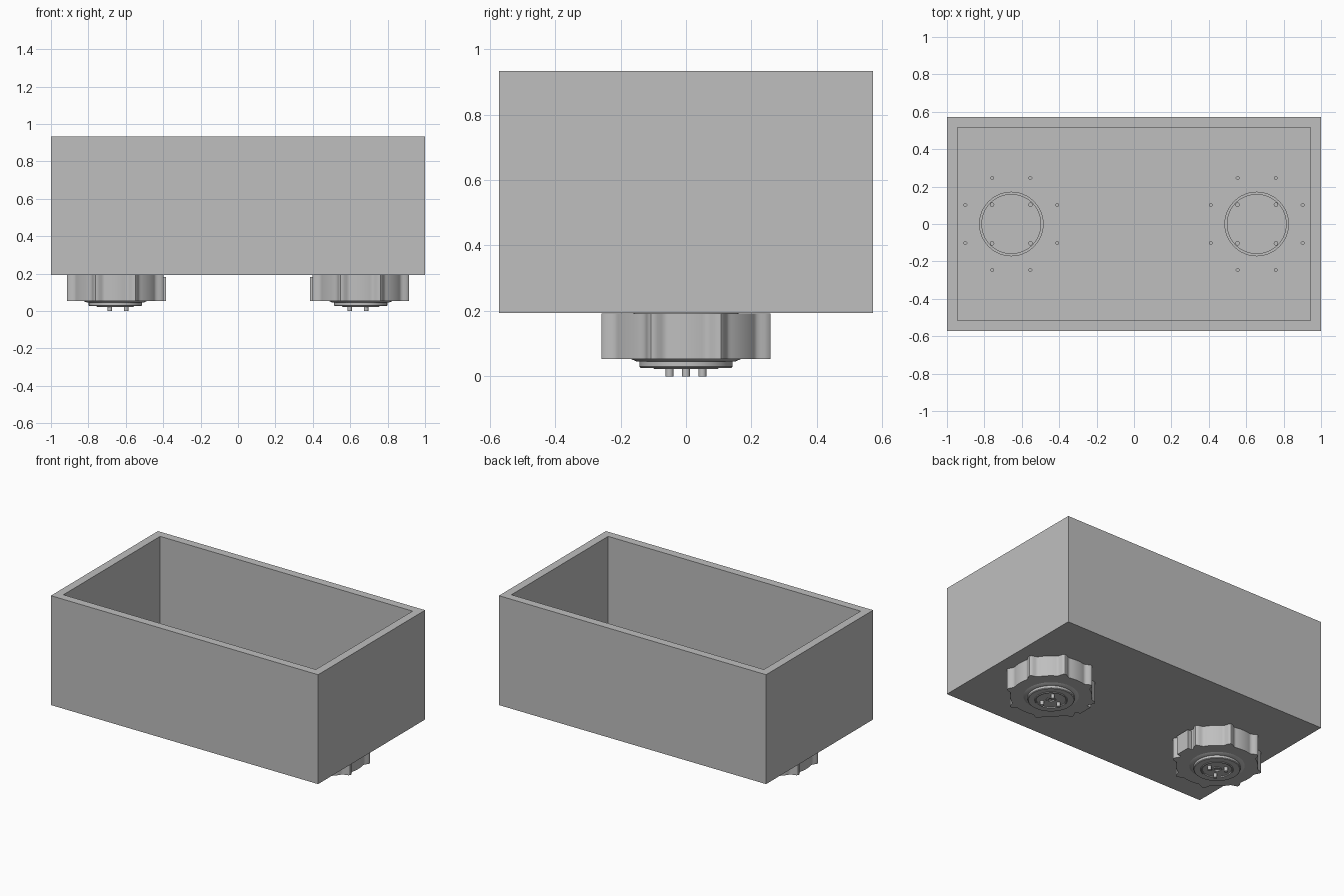
import bpy, bmesh, math

cube = bpy.data.objects.get("Cube")
if cube:
    bpy.data.objects.remove(cube, do_unlink=True)

grey = bpy.data.materials.new("plain grey")
grey.use_nodes = True
colour = (0.52, 0.52, 0.52, 1)
grey.diffuse_color = colour
grey.node_tree.nodes["Principled BSDF"].inputs["Base Color"].default_value = colour

HUB_X, BASE, TOP, WALL = 0.656, 0.193, 0.933, 0.055
HX, HY = 1.0, 0.572
DEPTH = 0.14       # hub height below the box
BOSS = 0.266       # radius of the screw circle


def make(name, bm, smooth=True):
    bmesh.ops.recalc_face_normals(bm, faces=bm.faces)
    mesh = bpy.data.meshes.new(name)
    bm.to_mesh(mesh)
    bm.free()
    ob = bpy.data.objects.new(name, mesh)
    bpy.context.collection.objects.link(ob)
    mesh.materials.append(grey)
    bpy.ops.object.select_all(action='DESELECT')
    ob.select_set(True)
    bpy.context.view_layer.objects.active = ob
    if smooth:
        bpy.ops.object.shade_smooth_by_angle(angle=math.radians(30))
    return ob


def prism(name, outline, z0, z1, smooth=True):
    """Upright solid from a flat outline."""
    bm = bmesh.new()
    face = bm.faces.new([bm.verts.new((x, y, z0)) for x, y in outline])
    top = bmesh.ops.extrude_face_region(bm, geom=[face])["geom"]
    for v in top:
        if isinstance(v, bmesh.types.BMVert):
            v.co.z = z1
    return make(name, bm, smooth)


def ring(cx, cy, r, n=48):
    return [(cx + r * math.cos(math.tau * i / n), cy + r * math.sin(math.tau * i / n))
            for i in range(n)]


def rect(x0, x1, y0, y1):
    return [(x0, y0), (x1, y0), (x1, y1), (x0, y1)]


def lathe(name, cx, profile, n=64):
    """Turned solid from (radius, height) pairs."""
    bm = bmesh.new()
    loops = [[bm.verts.new((x, y, z)) for x, y in ring(cx, 0, r, n)] for r, z in profile]
    for a, b in zip(loops, loops[1:]):
        for i in range(n):
            j = (i + 1) % n
            bm.faces.new((a[i], a[j], b[j], b[i]))
    bm.faces.new(loops[0])
    bm.faces.new(loops[-1])
    return make(name, bm)


def cut(target, cutter):
    cutter.hide_render = True
    mod = target.modifiers.new("cut", 'BOOLEAN')
    mod.operation, mod.solver, mod.object = 'DIFFERENCE', 'EXACT', cutter
    bpy.context.view_layer.objects.active = target
    bpy.ops.object.modifier_apply(modifier=mod.name)
    bpy.data.objects.remove(cutter, do_unlink=True)


# Open box with hub openings and screw holes in its floor
box = prism("box", rect(-HX, HX, -HY, HY), BASE, TOP, False)
cut(box, prism("cavity", rect(WALL - HX, HX - WALL, WALL - HY, HY - WALL),
               BASE + WALL, TOP + 0.1, False))
for side in (-1, 1):
    cut(box, prism("opening", ring(side * HUB_X, 0, 0.17), BASE - 0.05, BASE + 0.1))
    for k in range(8):
        a = math.radians(22.5 + 45 * k)
        x, y = side * HUB_X + BOSS * math.cos(a), BOSS * math.sin(a)
        cut(box, prism("screw_hole", ring(x, y, 0.008, 12), BASE - 0.05, BASE + 0.1))


def hub_radius(a):
    """Round housing that swells smoothly at eight screw bosses."""
    off = (math.degrees(a) % 45) - 22.5
    t = max(0, 1 - abs(off) / 9)
    return 0.248 + 0.032 * t * t * (3 - 2 * t)


for side, word in ((-1, "right"), (1, "left")):
    cx = side * HUB_X
    bottom = BASE - DEPTH

    # Housing with bosses, and its cable outlet facing the middle
    angles = [math.tau * i / 192 for i in range(192)]
    prism(word + "_hub_housing",
          [(cx + hub_radius(a) * math.cos(a), hub_radius(a) * math.sin(a)) for a in angles],
          bottom, BASE - 0.001)
    inner, outer = sorted((cx - side * 0.2, cx - side * 0.272))
    prism(word + "_cable_outlet", rect(inner, outer, -0.05, 0.05), bottom, BASE - 0.01, False)

    # Round collar passing up into the box floor, with four screws
    lathe(word + "_hub_collar", cx, [(0.16, BASE - 0.02), (0.16, BASE + 0.012)])
    for sx in (-1, 1):
        for sy in (-1, 1):
            prism(word + "_collar_screw", ring(cx + sx * 0.103, sy * 0.103, 0.012, 16),
                  BASE, BASE + 0.022)

    # Stepped output flange under the housing
    lathe(word + "_output_flange", cx,
          [(0.168, bottom + 0.01), (0.168, bottom), (0.15, bottom - 0.008),
           (0.142, bottom - 0.008), (0.142, 0.03), (0.138, 0.026),
           (0.1, 0.026), (0.096, 0.022), (0.09, 0.022), (0.088, 0.028), (0.03, 0.028),
           (0.028, 0.024), (0.018, 0.024), (0.016, 0.032)])

    # Three drive pins with one towards the middle
    for k in range(3):
        a = math.tau * k / 3 + (math.pi if side > 0 else 0)
        prism(word + "_drive_pin", ring(cx + 0.058 * math.cos(a), 0.058 * math.sin(a), 0.012, 20),
              0, 0.035)
